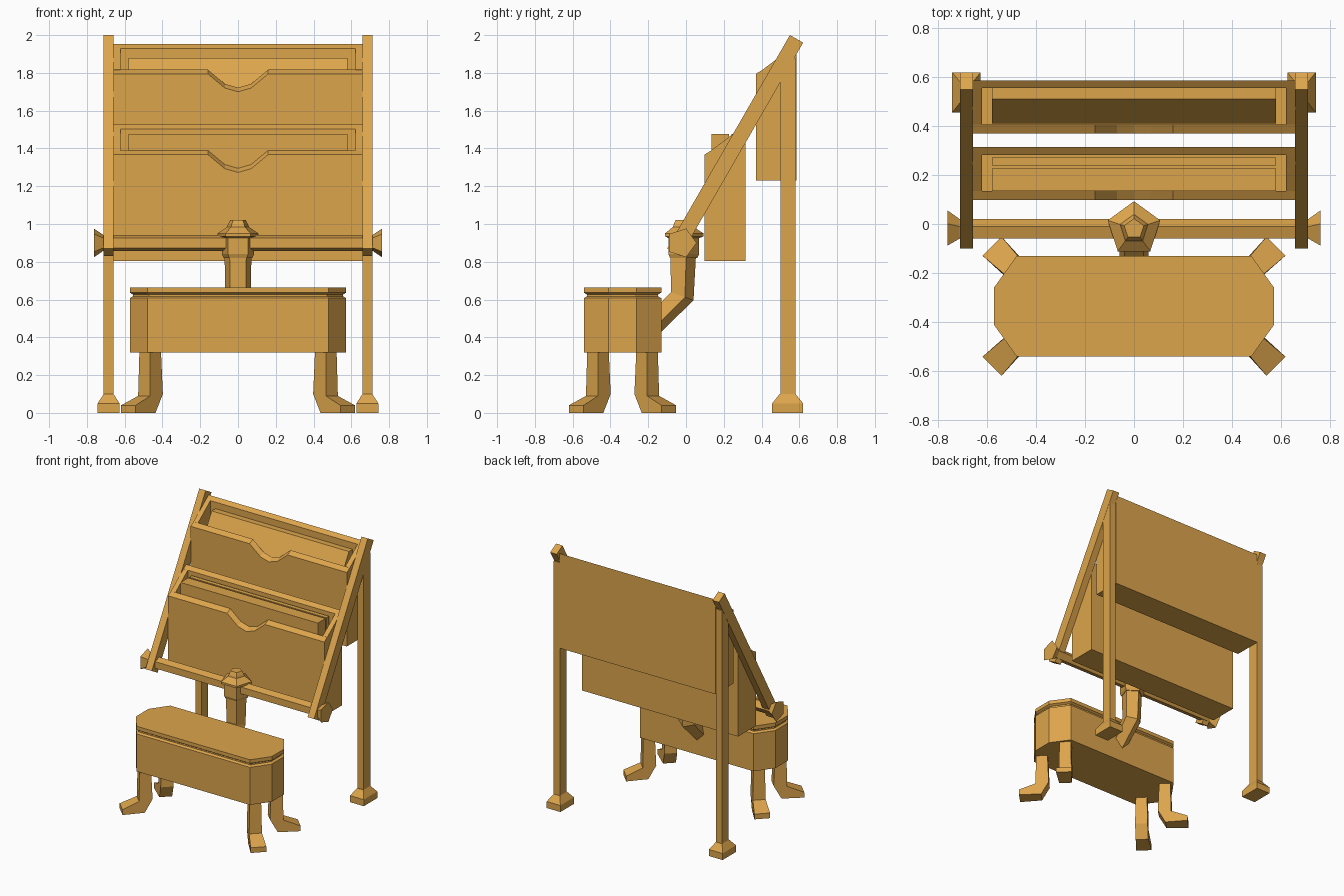
import bpy, bmesh, math
from mathutils import Vector, Matrix

cube = bpy.data.objects.get("Cube")
if cube:
    bpy.data.objects.remove(cube, do_unlink=True)

wood = bpy.data.materials.new("warm_wood")
wood.use_nodes = True
COLOUR = (0.72, 0.375, 0.072, 1)
wood.diffuse_color = COLOUR
wood.node_tree.nodes["Principled BSDF"].inputs["Base Color"].default_value = COLOUR


def loft(name, rings):
    """Closed solid through a list of point rings of equal length."""
    bm = bmesh.new()
    loops = [[bm.verts.new(p) for p in ring] for ring in rings]
    n = len(loops[0])
    for a, b in zip(loops, loops[1:]):
        for i in range(n):
            j = (i + 1) % n
            bm.faces.new((a[i], a[j], b[j], b[i]))
    bm.faces.new(loops[0][::-1])
    bm.faces.new(loops[-1])
    bmesh.ops.recalc_face_normals(bm, faces=bm.faces)
    mesh = bpy.data.meshes.new(name)
    bm.to_mesh(mesh)
    bm.free()
    mesh.materials.append(wood)
    obj = bpy.data.objects.new(name, mesh)
    bpy.context.collection.objects.link(obj)


def rect(cx, cy, hx, hy, z):
    return [(cx + sx * hx, cy + sy * hy, z)
            for sx, sy in ((-1, -1), (1, -1), (1, 1), (-1, 1))]


def block(name, x0, x1, y0, y1, z0, z1):
    cx, cy, hx, hy = (x0 + x1) / 2, (y0 + y1) / 2, (x1 - x0) / 2, (y1 - y0) / 2
    loft(name, [rect(cx, cy, hx, hy, z) for z in (z0, z1)])


def side_prism(name, x0, x1, profile):
    """Extrude a (y, z) profile along x."""
    loft(name, [[(x, y, z) for y, z in profile] for x in (x0, x1)])


def pentagon(center, radius, tilt=0.0):
    """Five-sided ring with a corner to the rear, tilted about x."""
    turn = Matrix.Rotation(tilt, 3, "X")
    return [Vector(center) + turn @ Vector((radius * math.sin(a), radius * math.cos(a), 0))
            for a in (math.tau * i / 5 for i in range(5))]


def pentagon_x(x, radius):
    """Five-sided ring around the cross bar axis."""
    return [(x, -0.024 + radius * math.cos(a), 0.9 + radius * math.sin(a))
            for a in (math.tau * i / 5 for i in range(5))]


# Rear posts with flared feet, sloping rails and cross bar ends
for side, s in (("left", 1), ("right", -1)):
    x = 0.685 * s
    block(side + "_post", x - 0.026, x + 0.026, 0.5, 0.58, 0.08, 1.88)
    loft(side + "_post_foot", [rect(x, 0.538, hx, hy, z) for hx, hy, z in
                               ((0.058, 0.082, 0), (0.058, 0.082, 0.05), (0.026, 0.042, 0.1))])
    side_prism(side + "_sloping_rail", x - 0.027, x + 0.027,
               [(-0.1, 0.87), (-0.03, 0.83), (0.62, 1.96), (0.55, 2.0)])
    loft(side + "_bar_cap", [pentagon_x(s * px, r) for px, r in ((0.7, 0.035), (0.763, 0.08))])
loft("cross_bar", [pentagon_x(x, 0.044) for x in (-0.72, 0.72)])

# Two identical open bins with a scooped front lip
LIP = [(-0.66, 0), (-0.16, 0), (-0.07, -0.075), (0, -0.095), (0.07, -0.075), (0.16, 0), (0.66, 0)]


def bin_box(name, y, z):
    """Bin with its front lower edge at (y, z)."""
    lip = z + 0.565
    slope = 0.73
    rings = []
    for dy, dz in ((0, 0), (0.037, 0.022)):
        rings.append([(-0.66, y + dy, z), (0.66, y + dy, z)]
                     + [(px, y + dy, lip + dz + pz) for px, pz in reversed(LIP)])
    loft(name + "_front", rings)
    for side, s in (("left", 1), ("right", -1)):
        side_prism(name + "_" + side + "_wall", s * 0.622, s * 0.66,
                   [(y + 0.036, z), (y + 0.186, z),
                    (y + 0.186, lip + 0.186 * slope), (y + 0.036, lip + 0.022)])
    side_prism(name + "_back", -0.66, 0.66,
               [(y + 0.185, z), (y + 0.216, z), (y + 0.216, lip + 0.216 * slope),
                (y + 0.185, lip + 0.185 * slope)])
    block(name + "_floor", -0.64, 0.64, y + 0.02, y + 0.2, z, z + 0.03)


bin_box("upper_bin", 0.37, 1.23)
bin_box("lower_bin", 0.098, 0.803)

# Contents of the bins
side_prism("upper_leaning_stack", -0.58, 0.58,
           [(0.41, 1.25), (0.555, 1.25), (0.555, 1.88), (0.51, 1.88), (0.41, 1.707)])
block("lower_front_stack", -0.58, 0.58, 0.135, 0.227, 0.82, 1.477)
block("lower_back_stack", -0.58, 0.58, 0.24, 0.272, 0.82, 1.477)

# Faceted central hub and bent neck
HUB = [(0.08, 0.82), (0.09, 0.84), (0.09, 0.925), (0.113, 0.935),
       (0.113, 0.95), (0.06, 0.985), (0.055, 1.0), (0.042, 1.022)]
loft("hub", [pentagon((0, -0.02, z), r) for r, z in HUB])
loft("neck", [pentagon((0, -0.022, 0.84), 0.075),
              pentagon((0, -0.026, 0.62), 0.07, math.radians(-20)),
              pentagon((0, -0.17, 0.475), 0.06, math.radians(-50))])

# Eight-sided trough body with a grooved lid
BODY_Y = -0.336


def octagon(inset, z):
    hx, hy, cx, cy = 0.573 - inset, 0.205 - inset, 0.48 - inset / 2, 0.075 - inset / 2
    pts = [(hx, -cy), (hx, cy), (cx, hy), (-cx, hy),
           (-hx, cy), (-hx, -cy), (-cx, -hy), (cx, -hy)]
    return [(x, y + BODY_Y, z) for x, y in pts]


loft("trough_body", [octagon(i, z) for i, z in (
    (0, 0.32), (0, 0.607), (0.016, 0.617), (0.016, 0.627), (0, 0.637), (0, 0.665))])

# Four diagonal legs: outward distance, height, half width
LEG = [(0.04, 0.34, 0.04), (0.045, 0.09, 0.045), (0.163, 0.04, 0.055), (0.163, 0, 0.055),
       (0.005, 0, 0.045), (-0.05, 0.1, 0.045), (-0.04, 0.34, 0.04)]
k = math.sqrt(0.5)
for end, sy in (("front", -1), ("back", 1)):
    for side, sx in (("left", 1), ("right", -1)):
        loft(end + "_" + side + "_leg", [
            [(sx * (0.465 + (t + e * w) * k), BODY_Y + sy * (0.13 + (t - e * w) * k), z)
             for t, z, w in LEG] for e in (-1, 1)])
